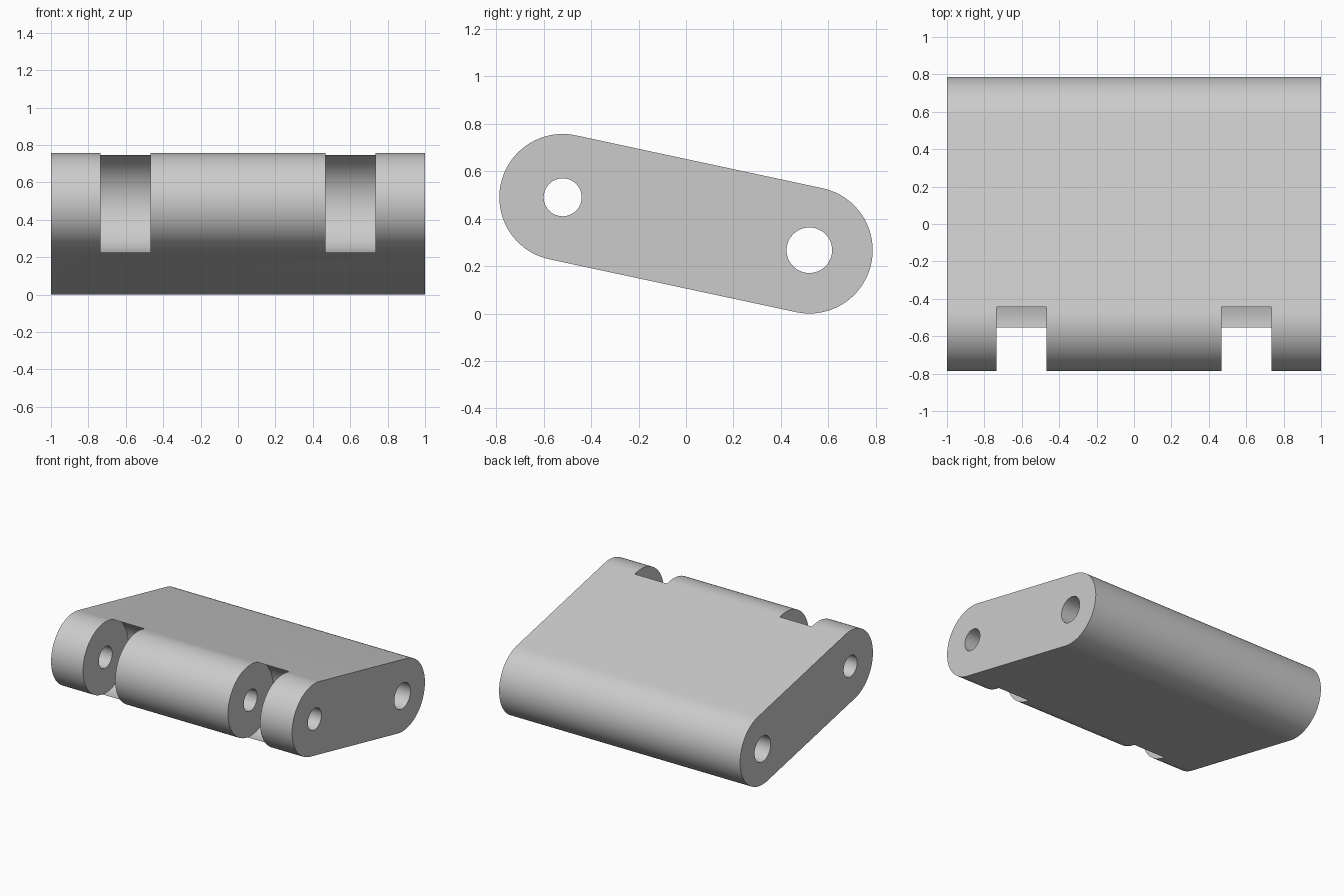
import bpy
import bmesh
from math import pi, cos, sin, atan2

cube = bpy.data.objects.get("Cube")
if cube:
    bpy.data.objects.remove(cube, do_unlink=True)

# Pivot centres in (y, z), with the shared outer radius
FRONT = (-0.52, 0.49)
BACK = (0.52, 0.267)
RADIUS = 0.267
TILT = atan2(BACK[1] - FRONT[1], BACK[0] - FRONT[0])

grey = bpy.data.materials.new("grey")
grey.use_nodes = True
colour = (0.6, 0.6, 0.6, 1)
grey.diffuse_color = colour
grey.node_tree.nodes["Principled BSDF"].inputs["Base Color"].default_value = colour


def arc(centre, radius, start, end, steps):
    """Points on an arc in the side plane."""
    angles = [start + (end - start) * i / steps for i in range(steps + 1)]
    return [(centre[0] + radius * cos(a), centre[1] + radius * sin(a)) for a in angles]


def prism(name, profile, x0, x1):
    """Extrude a side profile across the width."""
    bm = bmesh.new()
    face = bm.faces.new([bm.verts.new((x0, y, z)) for y, z in profile])
    extruded = bmesh.ops.extrude_face_region(bm, geom=[face])["geom"]
    moved = [v for v in extruded if isinstance(v, bmesh.types.BMVert)]
    bmesh.ops.translate(bm, verts=moved, vec=(x1 - x0, 0, 0))
    bmesh.ops.recalc_face_normals(bm, faces=bm.faces)
    mesh = bpy.data.meshes.new(name)
    bm.to_mesh(mesh)
    bm.free()
    mesh.materials.append(grey)
    obj = bpy.data.objects.new(name, mesh)
    bpy.context.collection.objects.link(obj)
    return obj


def cut(target, cutter):
    """Subtract the cutter and discard it."""
    cutter.hide_render = True
    mod = target.modifiers.new(cutter.name, "BOOLEAN")
    mod.operation = "DIFFERENCE"
    mod.solver = "EXACT"
    mod.object = cutter
    bpy.context.view_layer.objects.active = target
    bpy.ops.object.modifier_apply(modifier=mod.name)
    bpy.data.objects.remove(cutter, do_unlink=True)


# Link body: two rounded ends joined by straight tangents
up = TILT + pi / 2
outline = arc(BACK, RADIUS, up - pi, up, 48) + arc(FRONT, RADIUS, up, up + pi, 48)
body = prism("hinge_link_body", outline, -1, 1)

# Pin holes through the full width
for name, centre, radius in (("front_pin_hole", FRONT, 0.08), ("back_pin_hole", BACK, 0.096)):
    cut(body, prism(name, arc(centre, radius, 0, 2 * pi, 48)[:-1], -1.1, 1.1))

# Knuckle slots: concave back wall, open towards the front
reach = 0.5


def tilted(along, across):
    return (FRONT[0] + along * cos(TILT) - across * sin(TILT),
            FRONT[1] + along * sin(TILT) + across * cos(TILT))


slot = arc(FRONT, RADIUS + 0.001, up - pi, up, 48)
slot += [tilted(0, reach), tilted(-reach, reach), tilted(-reach, -reach), tilted(0, -reach)]
for side, x0, x1 in (("right", -0.735, -0.468), ("left", 0.468, 0.735)):
    cut(body, prism(side + "_knuckle_slot", slot, x0, x1))

# Smooth curved walls, crisp rims
bpy.ops.object.select_all(action="DESELECT")
body.select_set(True)
bpy.context.view_layer.objects.active = body
bpy.ops.object.shade_smooth_by_angle(angle=pi / 6)
